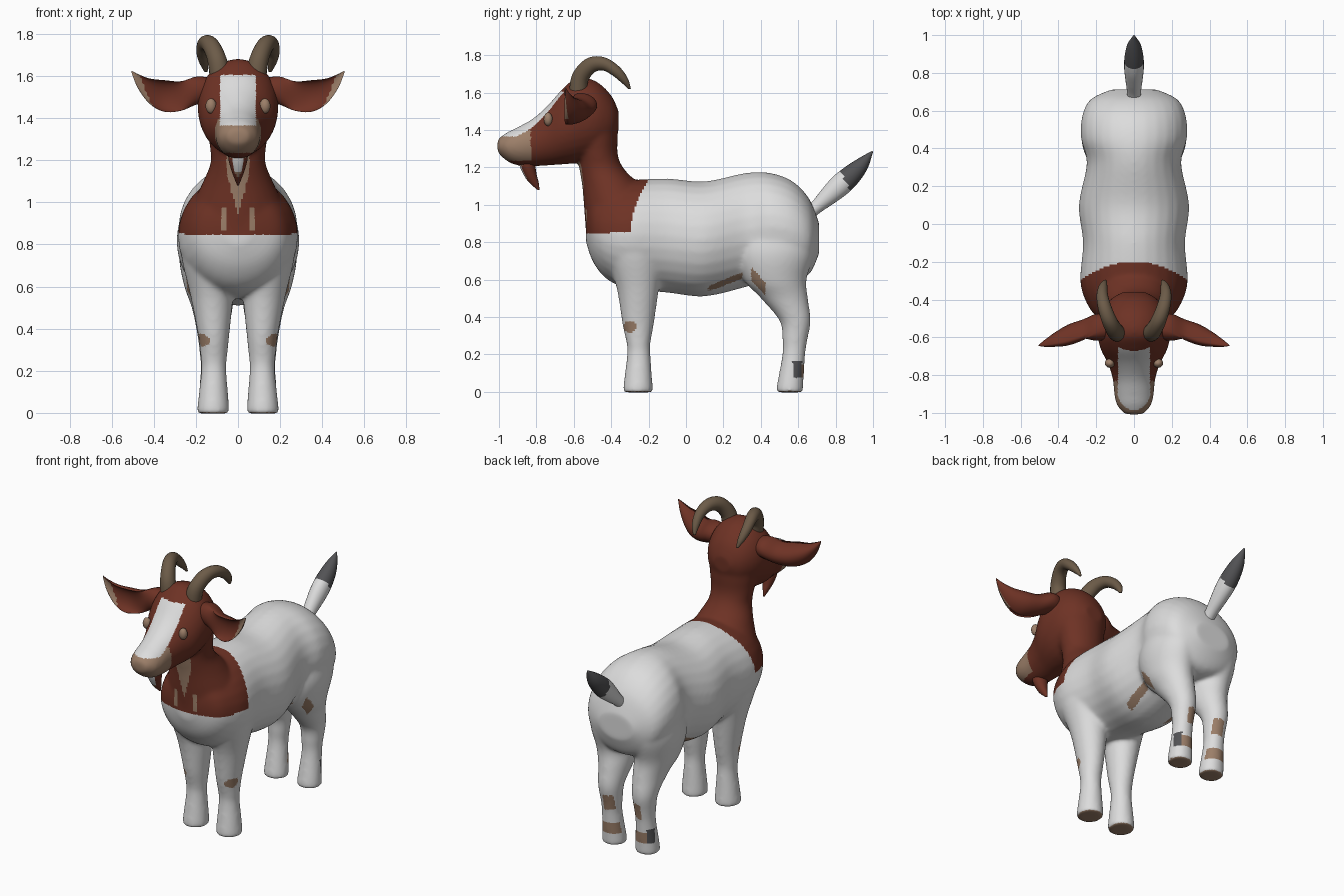
import bpy, bmesh, math
from mathutils import Vector

if "Cube" in bpy.data.objects:
    bpy.data.objects.remove(bpy.data.objects["Cube"])

COLOURS = [("white_coat", (.72, .72, .72)), ("red_brown_coat", (.155, .032, .018)),
           ("tan_skin", (.33, .21, .14)), ("dark_grey", (.085, .085, .09)), ("horn_brown", (.15, .105, .065))]
MATS = []
for n, c in COLOURS:
    m = bpy.data.materials.new(n)
    m.diffuse_color = (*c, 1)
    m.use_nodes = True
    m.node_tree.nodes["Principled BSDF"].inputs["Base Color"].default_value = m.diffuse_color
    MATS.append(m)
WHITE, BROWN, TAN, GREY, HORN = range(5)


def smooth_rows(rows, steps=5):
    """Catmull-Rom interpolation of the cross-section parameters."""
    out, n = [], len(rows)
    for i in range(n - 1):
        a, b, c, d = rows[max(i - 1, 0)], rows[i], rows[i + 1], rows[min(i + 2, n - 1)]
        for k in range(steps):
            t = k / steps
            out.append([.5 * (2 * q + (r - p) * t + (2 * p - 5 * q + 4 * r - s) * t * t
                              + (3 * q - p - 3 * r + s) * t ** 3) for p, q, r, s in zip(a, b, c, d)])
    return out + [list(rows[-1])]


def loft(bm, rows, place, sides=28):
    rings = [[bm.verts.new(place(r, math.cos(k * math.tau / sides), math.sin(k * math.tau / sides)))
              for k in range(sides)] for r in smooth_rows(rows)]
    faces = [bm.faces.new(rings[0]), bm.faces.new(rings[-1][::-1])]
    for a, b in zip(rings, rings[1:]):
        for k in range(sides):
            j = (k + 1) % sides
            faces.append(bm.faces.new((a[k], b[k], b[j], a[j])))
    bmesh.ops.recalc_face_normals(bm, faces=faces)


def finish(name, bm, rule, blend=False):
    me = bpy.data.meshes.new(name)
    bm.to_mesh(me)
    bm.free()
    ob = bpy.data.objects.new(name, me)
    bpy.context.collection.objects.link(ob)
    bpy.context.view_layer.objects.active = ob
    if blend:
        r = ob.modifiers.new("fuse", 'REMESH')
        r.mode, r.voxel_size = 'VOXEL', .01
        s = ob.modifiers.new("soften", 'SMOOTH')
        s.factor, s.iterations = .5, 18
        for mod in ("fuse", "soften"):
            bpy.ops.object.modifier_apply(modifier=mod)
    me = ob.data
    me.materials.clear()
    used = [rule(p.center, p.normal) for p in me.polygons]
    slots = sorted(set(used))
    for i in slots:
        me.materials.append(MATS[i])
    for p, u in zip(me.polygons, used):
        p.material_index = slots.index(u)
        p.use_smooth = True
    return ob


def along_y(r, c, s):        # rows: y, top, bottom, half width
    return (r[3] * c, r[0], (r[1] + r[2]) / 2 + (r[1] - r[2]) / 2 * s)


def along_z(r, c, s):        # rows: z, front y, back y, half width
    return (r[3] * c, (r[1] + r[2]) / 2 + (r[2] - r[1]) / 2 * s, r[0])


def leg_at(side):            # rows: z, front y, back y, inner x, outer x
    return lambda r, c, s: (side * ((r[3] + r[4]) / 2 + (r[4] - r[3]) / 2 * c),
                            (r[1] + r[2]) / 2 + (r[2] - r[1]) / 2 * s, r[0])


# Body: torso, neck, head and legs fused into one skin
bm = bmesh.new()
loft(bm, [(-.535, .98, .8, .07), (-.495, 1.05, .69, .19), (-.42, 1.1, .6, .25), (-.3, 1.13, .55, .285),
          (-.1, 1.14, .53, .27), (.1, 1.125, .51, .292), (.32, 1.17, .56, .25), (.45, 1.17, .6, .28),
          (.57, 1.125, .6, .275), (.66, 1.03, .63, .23), (.712, .9, .74, .12)], along_y)
loft(bm, [(1.5, -.6, -.38, .15), (1.38, -.6, -.365, .15), (1.27, -.58, -.365, .135), (1.19, -.57, -.33, .13),
          (1.1, -.555, -.24, .165), (.98, -.545, -.14, .22), (.85, -.535, -.1, .25)], along_z)
loft(bm, [(-.36, 1.5, 1.4, .06), (-.4, 1.585, 1.32, .125), (-.48, 1.66, 1.26, .175), (-.58, 1.68, 1.225, .192),
          (-.66, 1.62, 1.215, .178), (-.74, 1.53, 1.21, .138), (-.82, 1.46, 1.205, .113),
          (-.9, 1.415, 1.21, .105), (-.96, 1.385, 1.235, .09), (-1.008, 1.35, 1.28, .05)], along_y)
for side in (1, -1):
    loft(bm, [(-.003, -.335, -.178, .042, .193), (.03, -.335, -.178, .042, .193), (.2, -.315, -.19, .055, .175),
              (.26, -.318, -.19, .052, .178), (.36, -.34, -.172, .042, .188), (.55, -.37, -.145, .025, .225),
              (.75, -.43, -.12, .03, .27), (.85, -.4, -.15, .06, .25)], leg_at(side))
    loft(bm, [(-.003, .485, .627, .045, .19), (.03, .485, .627, .045, .19), (.2, .515, .638, .06, .178),
              (.28, .515, .65, .055, .182), (.38, .5, .667, .045, .195), (.5, .4, .652, .025, .22),
              (.6, .31, .645, .015, .255), (.75, .27, .685, .015, .28), (.92, .33, .68, .04, .25)], leg_at(side))


def coat(p, n):
    x, y, z = abs(p.x), p.y, p.z
    if z < .008 and n.z < -.7:                                   # hoof soles
        return TAN
    if z > .85 and y < -.2 - 1.2 * x * x:                        # head, neck and bib
        if y < -.57 and x < .085 and 1.365 < z < 1.605 and n.z > 0 and n.y < .1:
            return WHITE                                         # blaze
        if y < -.83 and z > 1.235 and z < 1.4:
            return TAN                                           # muzzle
        if .95 < z < 1.24 and n.y < -.3 and y > -.62 and x < .055 * min(1, (z - .94) / .2):
            return TAN                                           # throat stripe
        if .87 < z < .97 and n.y < -.3 and .055 < x < .08:
            return TAN
        return BROWN
    if (y + .3) ** 2 + (z - .348) ** 2 < .0011 and x > .13:      # knee spots
        return TAN
    if .12 < y < .3 and abs(z - .55 - .4 * (y - .12)) < .016 and x > .12:
        return TAN                                               # flank crease
    if .35 < y < .425 and abs(z - .62 + 1.1 * (y - .36)) < .035 and x > .12:
        return TAN                                               # thigh crease
    if y > .57 and .075 < z < .165:                              # rear pastern patches
        return GREY if x > .155 else (TAN if z < .145 and n.y > .2 else WHITE)
    if y > .6 and .23 < z < .33 and .07 < x < .13:
        return TAN
    return WHITE


finish("goat_body", bm, coat, True)

# Tail: rows y, z, half width across x, half thickness
bm = bmesh.new()
loft(bm, [(.64, .94, .035, .035), (.7, .99, .037, .037), (.76, 1.045, .045, .05), (.825, 1.105, .052, .06),
          (.885, 1.16, .05, .055), (.945, 1.22, .036, .037), (.997, 1.285, .004, .004)],
     lambda r, c, s: (r[2] * c, r[0] + .7 * r[3] * s, r[1] - .7 * r[3] * s), 20)
finish("tail", bm, lambda p, n: GREY if p.y + .5 * (p.z - 1.12) > .855 else WHITE)

# Beard
bm = bmesh.new()
loft(bm, [(1.27, -.9, -.8, .045), (1.21, -.89, -.805, .046), (1.16, -.868, -.798, .034),
          (1.12, -.84, -.788, .02), (1.08, -.795, -.783, .004)], along_z, 20)
finish("beard", bm, lambda p, n: (WHITE if 1.14 < p.z < 1.215 else TAN) if n.y < -.72 else BROWN)

for side, tag in ((1, "right"), (-1, "left")):
    # Horns: rows x, y, z, radius, swept with a frame facing along the arc
    path = [(.085, -.575, 1.6, .05), (.1, -.565, 1.68, .047), (.13, -.51, 1.745, .043), (.155, -.44, 1.753, .037),
            (.168, -.375, 1.715, .03), (.163, -.33, 1.665, .022), (.152, -.303, 1.62, .008)]

    def horn(r, c, s):
        a = math.atan2(r[2] - 1.62, r[1] + .44)
        out = Vector((0, math.cos(a), math.sin(a)))
        p = Vector(r[:3]) + Vector((1, 0, 0)) * r[3] * c + out * r[3] * s
        return (side * p.x, p.y, p.z)
    bm = bmesh.new()
    loft(bm, path, horn, 18)
    finish(tag + "_horn", bm, lambda p, n: HORN)

    # Ears: rows x, mid z, half height, rim y, depth, front cup factor
    ear = [(.11, 1.53, .055, -.56, .06, -.7), (.19, 1.532, .066, -.57, .095, -.5), (.27, 1.505, .07, -.615, .11, .1),
           (.35, 1.505, .075, -.643, .11, .4), (.42, 1.528, .06, -.65, .075, .4), (.475, 1.575, .034, -.65, .035, .3),
           (.505, 1.62, .005, -.645, .004, 0)]
    bm = bmesh.new()
    loft(bm, ear, lambda r, c, s: (side * r[0], r[3] + r[4] * (c if c > 0 else -c * r[5]), r[1] + r[2] * s), 24)
    finish(tag + "_ear", bm, lambda p, n: TAN if n.y < .1 and abs(p.x) + .4 * (1.55 - p.z) > .445 else BROWN)

    # Eyes
    bm = bmesh.new()
    bmesh.ops.create_uvsphere(bm, u_segments=20, v_segments=12, radius=1)
    for v in bm.verts:
        v.co = Vector((side * .128 + v.co.x * .026, -.737 + v.co.y * .024, 1.457 + v.co.z * .036))
    finish(tag + "_eye", bm, lambda p, n: TAN)
